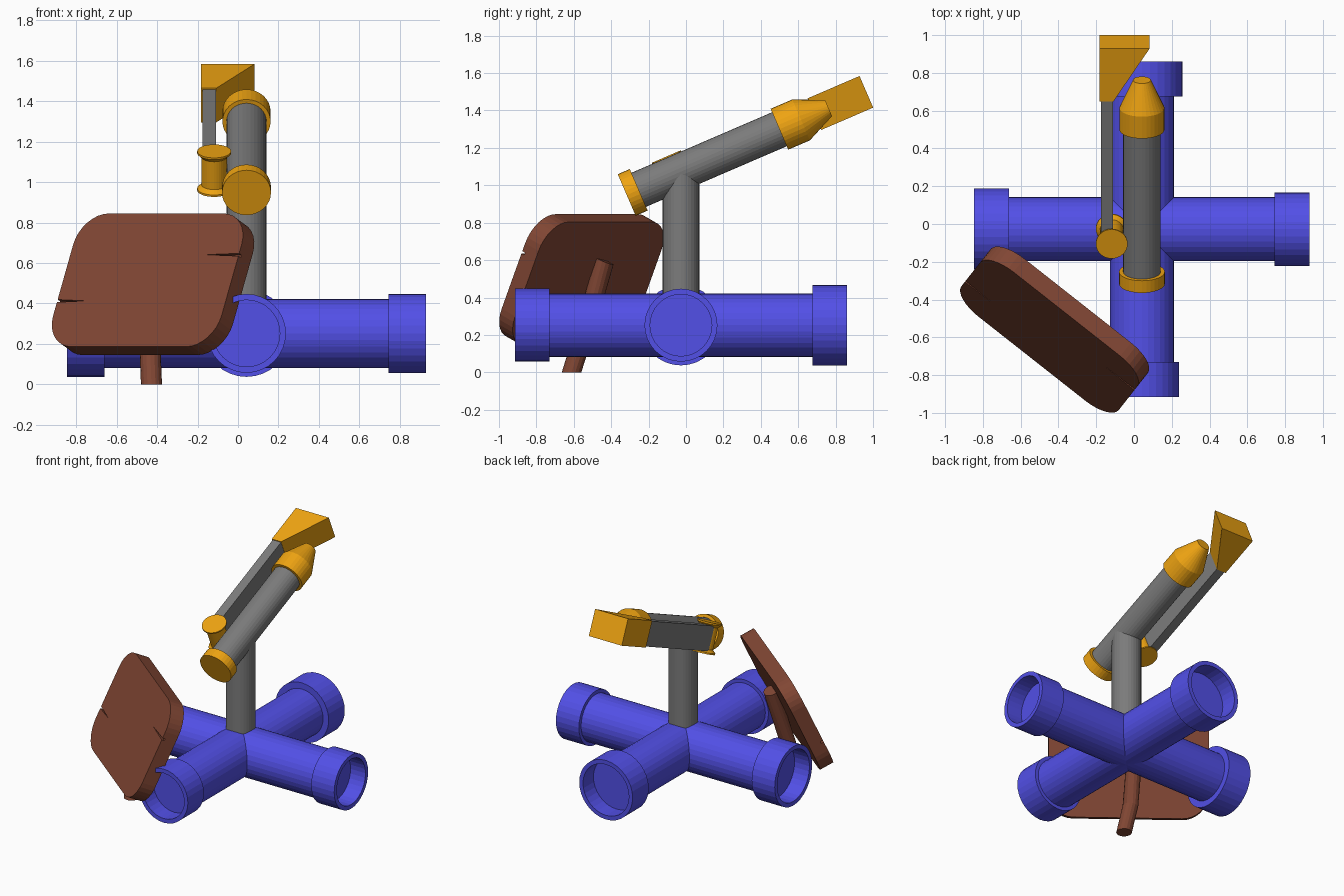
import bpy, bmesh, math
from mathutils import Vector, Matrix

if "Cube" in bpy.data.objects:
    bpy.data.objects.remove(bpy.data.objects["Cube"])


def material(name, rgb):
    m = bpy.data.materials.new(name)
    m.diffuse_color = (*rgb, 1)
    m.use_nodes = True
    m.node_tree.nodes["Principled BSDF"].inputs["Base Color"].default_value = m.diffuse_color
    return m


BLUE = material("blue", (0.085, 0.08, 0.8))
ORANGE = material("orange", (0.86, 0.37, 0.006))
BROWN = material("brown", (0.22, 0.062, 0.034))
GREY = material("dark_grey", (0.2, 0.2, 0.2))


def finish(name, bm, mat=None, matrix=Matrix()):
    bmesh.ops.remove_doubles(bm, verts=bm.verts, dist=1e-5)
    bmesh.ops.recalc_face_normals(bm, faces=bm.faces)
    me = bpy.data.meshes.new(name)
    bm.to_mesh(me)
    bm.free()
    ob = bpy.data.objects.new(name, me)
    bpy.context.collection.objects.link(ob)
    ob.matrix_world = matrix
    if mat:
        me.materials.append(mat)
    return ob


def skin_rings(bm, rings):
    """Join rings of points with quads and cap both ends."""
    rows = [[bm.verts.new(p) for p in r] for r in rings]
    n = len(rows[0])
    for a, b in zip(rows, rows[1:]):
        for i in range(n):
            j = (i + 1) % n
            bm.faces.new((a[i], a[j], b[j], b[i]))
    bm.faces.new(rows[0])
    bm.faces.new(rows[-1])


def circle(r, n=32):
    return [(r * math.cos(2 * math.pi * i / n), r * math.sin(2 * math.pi * i / n)) for i in range(n)]


def lathe(name, profile, mat, origin, axis):
    """Revolve (radius, height) pairs about an axis."""
    bm = bmesh.new()
    skin_rings(bm, [[(x, y, h) for x, y in circle(r)] for r, h in profile])
    m = Matrix.Translation(origin) @ Vector(axis).to_track_quat('Z', 'Y').to_matrix().to_4x4()
    return finish(name, bm, mat, m)


def prism(name, outline, low, high, mat, matrix):
    """Extrude a 2D outline along local z."""
    bm = bmesh.new()
    skin_rings(bm, [[(x, y, h) for x, y in outline] for h in (low, high)])
    return finish(name, bm, mat, matrix)


# base: two crossing pipes with open collars
CX, CY, CZ = 0.042, -0.027, 0.252
E, COLLAR, DEPTH, R = 0.888, 0.185, 0.12, 0.17
SMALL, BIG = 0.195, 0.215
for name, axis, r0, r1 in (("base_pipe_side", (1, 0, 0), BIG, SMALL),
                           ("base_pipe_front", (0, 1, 0), SMALL, BIG)):
    i0, i1 = r0 - 0.03, r1 - 0.03
    lathe(name, [(i0, -E + DEPTH), (i0, -E), (r0, -E), (r0, -E + COLLAR), (R, -E + COLLAR),
                 (R, E - COLLAR), (r1, E - COLLAR), (r1, E), (i1, E), (i1, E - DEPTH)],
          BLUE, (CX, CY, CZ), axis)

# upright post
lathe("post", [(0.098, 0.3), (0.098, 1.06)], GREY, (CX, CY, 0), (0, 0, 1))

# tilted barrel with end caps
TILT = math.radians(23.3)
AXIS = Vector((0, math.cos(TILT), math.sin(TILT)))
PERP = Vector((0, -math.sin(TILT), math.cos(TILT)))
START = Vector((CX, -0.317, 0.948))
lathe("barrel", [(0.099, 0.04), (0.099, 0.92)], GREY, START, AXIS)
lathe("rear_cap", [(0.121, 0), (0.121, 0.07)], ORANGE, START, AXIS)
lathe("nozzle", [(0.119, 0.889), (0.119, 1.015), (0.047, 1.175)], ORANGE, START, AXIS)

# side rail, flared horn and spool beside the barrel
side = Matrix.Translation((0, START.y, START.z)) @ Matrix.Rotation(TILT, 4, 'X')
prism("side_rail", [(-0.176, 0.275), (-0.11, 0.275), (-0.11, 1.1), (-0.176, 1.1)],
      -0.086, 0.086, GREY, side)
prism("horn", [(-0.183, 1.092), (-0.108, 1.092), (0.082, 1.395), (-0.183, 1.395)],
      -0.092, 0.092, ORANGE, side)
half = [(0.084, 0.105), (0.084, 0.095), (0.063, 0.075)]
lathe("spool", [(r, -h) for r, h in half] + half[::-1], ORANGE,
      Vector((-0.118, START.y, START.z)) + AXIS * 0.275, PERP)

# leaning rounded panel
W, H, CORNER, THICK = 0.53, 0.362, 0.17, 0.05
outline = []
for k, (sx, sy) in enumerate(((1, 1), (-1, 1), (-1, -1), (1, -1))):
    for i in range(9):
        a = math.pi / 2 * (k + i / 8)
        outline.append((sx * (W - CORNER) + CORNER * math.cos(a),
                        sy * (H - CORNER) + CORNER * math.sin(a)))
yaw, lean = math.radians(-38.2), math.radians(24.5)
place = Matrix.Translation((-0.42, -0.559, 0.495)) @ Matrix.Rotation(yaw, 4, 'Z') \
    @ Matrix.Rotation(math.pi / 2 - lean, 4, 'X')
panel = prism("panel", outline, -THICK, THICK, BROWN, place)

# shallow wedge cracks cut into the panel's front edges
for s, v, length in ((-1, -0.113, 0.18), (1, 0.138, 0.21)):
    wedge = [(s * (W + 0.05), v - 0.009), (s * (W - length), v), (s * (W + 0.05), v + 0.009)]
    cutter = prism("crack_cutter", wedge, THICK - 0.02, THICK + 0.05, BROWN, place)
    cutter.hide_render = True
    cutter.hide_set(True)
    mod = panel.modifiers.new("crack", 'BOOLEAN')
    mod.operation, mod.object, mod.solver = 'DIFFERENCE', cutter, 'EXACT'

# bent prop stick behind the panel
bm = bmesh.new()
rings = []
for p, n in (((-0.428, -0.612, 0), (0, 0, 1)),
             ((-0.435, -0.555, 0.18), (0, 0.15, 1)),
             ((-0.38, -0.435, 0.595), (0.1, 0.4, 1))):
    q = Vector(n).to_track_quat('Z', 'Y')
    rings.append([Vector(p) + q @ Vector((x, y, 0)) for x, y in circle(0.052, 16)])
skin_rings(bm, rings)
finish("prop_stick", bm, BROWN)
